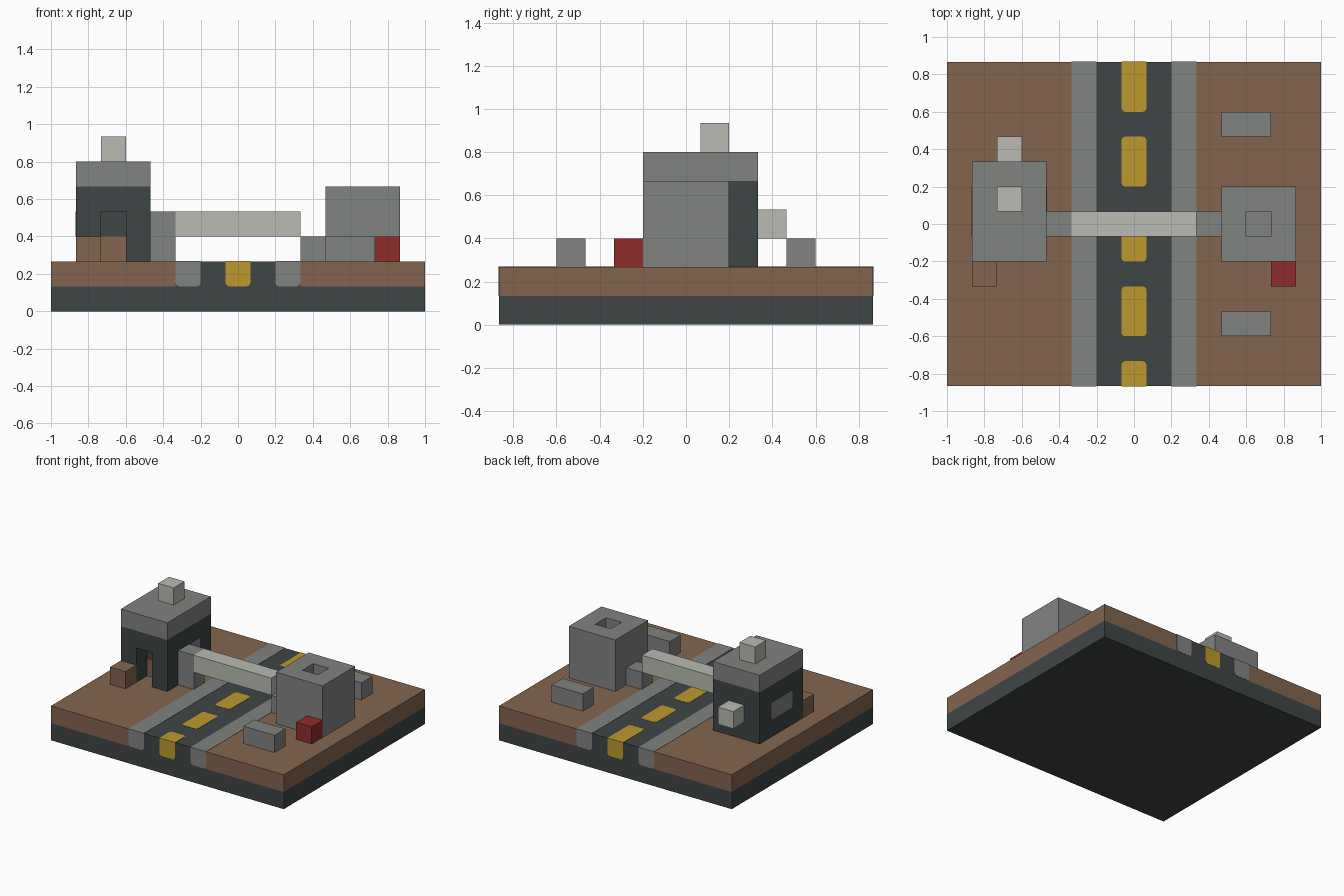
import bpy, bmesh
from mathutils import Vector

cube = bpy.data.objects.get("Cube")
if cube:
    bpy.data.objects.remove(cube, do_unlink=True)

U = 2 / 15      # one block
P = 0.015       # thickness of painted plates, in blocks


def material(name, rgb):
    lin = [((c / 255 + 0.055) / 1.055) ** 2.4 for c in rgb] + [1.0]
    m = bpy.data.materials.new(name)
    m.use_nodes = True
    m.diffuse_color = lin
    bsdf = next(n for n in m.node_tree.nodes if n.type == 'BSDF_PRINCIPLED')
    bsdf.inputs["Base Color"].default_value = lin
    return m


earth = material("earth_brown", (131, 101, 78))
dark = material("dark_slate", (63, 69, 69))
grey = material("stone_grey", (129, 131, 129))
pale = material("pale_stone", (184, 187, 178))
yellow = material("line_yellow", (191, 153, 46))
red = material("crate_red", (144, 44, 44))


def box(name, mat, x, y, z, round_axis=None, keep=None, pit=False):
    """Block spanning x, y, z ranges (in blocks), with optional rounded edges or a pit in its top."""
    lo, hi = Vector((x[0], y[0], z[0])), Vector((x[1], y[1], z[1]))
    mid, size = (lo + hi) / 2, hi - lo
    bm = bmesh.new()
    bmesh.ops.create_cube(bm, size=1)
    for v in bm.verts:
        v.co = Vector([v.co[i] * size[i] for i in range(3)]) + mid
    if round_axis is not None:
        edges = []
        for e in bm.edges:
            d = e.verts[1].co - e.verts[0].co
            m = (e.verts[0].co + e.verts[1].co) / 2 - mid
            if abs(d[round_axis]) > 0.999 * d.length and (keep is None or keep(m)):
                edges.append(e)
        bmesh.ops.bevel(bm, geom=edges, offset=0.15, segments=3,
                        profile=0.5, affect='EDGES')
    if pit:
        top = max(bm.faces, key=lambda f: f.calc_center_median().z)
        bmesh.ops.inset_individual(bm, faces=[top], thickness=1, use_even_offset=True)
        new = bmesh.ops.extrude_discrete_faces(bm, faces=[top])["faces"]
        bmesh.ops.translate(bm, verts=new[0].verts[:], vec=(0, 0, -1))
    bmesh.ops.scale(bm, verts=bm.verts[:], vec=(U, U, U))
    bmesh.ops.recalc_face_normals(bm, faces=bm.faces[:])
    me = bpy.data.meshes.new(name)
    bm.to_mesh(me)
    bm.free()
    me.materials.append(mat)
    ob = bpy.data.objects.new(name, me)
    bpy.context.scene.collection.objects.link(ob)
    return ob


DEPTH = (-6.5, 6.5)
LONG = (-6.5 - P, 6.5 + P)

# Ground and road
box("foundation", dark, (-7.5, 7.5), DEPTH, (0, 1))
box("road", dark, (-2.5, 2.5), DEPTH, (1, 2))
for side, s in (("left", 1), ("right", -1)):
    box(f"ground_{side}", earth, sorted((2.5 * s, 7.5 * s)), DEPTH, (1, 2))
    box(f"sidewalk_{side}", grey, sorted((1.5 * s, 2.5 * s)), LONG, (1, 2 + P),
        round_axis=1, keep=lambda m: m.z < 0)

# Painted lane dashes, with the end ones wrapping down the edges of the base
LANE = (-0.5, 0.5)
for i, start in enumerate((-4.5, -1.5, 1.5)):
    box(f"lane_dash_{i + 1}", yellow, LANE, (start, start + 2), (2 - P, 2 + P), round_axis=2)
for name, span, s in (("front", (LONG[0], -5.5), -1), ("back", (4.5, LONG[1]), 1)):
    box(f"lane_dash_{name}", yellow, LANE, span, (2 - P, 2 + P),
        round_axis=2, keep=lambda m: m.y * s < 0)
    edge = 6.5 * s
    box(f"lane_end_{name}", yellow, LANE, (edge - P, edge + P), (1, 2),
        round_axis=1, keep=lambda m: m.z < 0)

# Tower with a recessed doorway
box("tower_core", dark, (-6.5, -3.5), (-0.5, 2.5), (2, 5))
box("doorway_right_wall", dark, (-6.5, -5.5), (-1.5, -0.5), (2, 5))
box("doorway_left_wall", dark, (-4.5, -3.5), (-1.5, -0.5), (2, 5))
box("doorway_lintel", dark, (-5.5, -4.5), (-1.5, -0.5), (4, 5))
box("door_panel", earth, (-5.5, -4.5), (-0.5 - P, -0.5 + P), (2, 3))
box("tower_roof", grey, (-6.5, -3.5), (-1.5, 2.5), (5, 6))
box("tower_chimney", pale, (-5.5, -4.5), (0.5, 1.5), (6, 7))
box("tower_wall_unit", pale, (-5.5, -4.5), (2.5, 3.5), (3, 4))
for side, x in (("left", -3.5), ("right", -6.5)):
    box(f"tower_window_{side}", grey, (x - P, x + P), (-0.5, 1.5), (3, 4), round_axis=0)

# Barrier across the road
box("barrier_post", grey, (-3.5, -2.5), (-0.5, 0.5), (2, 4))
box("barrier_beam", pale, (-2.5, 2.5), (-0.5, 0.5), (3, 4))
box("barrier_rest", grey, (2.5, 3.5), (-0.5, 0.5), (2, 3))

# Bunker with an open hatch, low walls and crates
box("bunker", grey, (3.5, 6.5), (-1.5, 1.5), (2, 5), pit=True)
for name, y in (("front", -4.5), ("back", 3.5)):
    box(f"low_wall_{name}", grey, (3.5, 5.5), (y, y + 1), (2, 3))
box("red_crate", red, (5.5, 6.5), (-2.5, -1.5), (2, 3))
box("brown_crate", earth, (-6.5, -5.5), (-2.5, -1.5), (2, 3))
